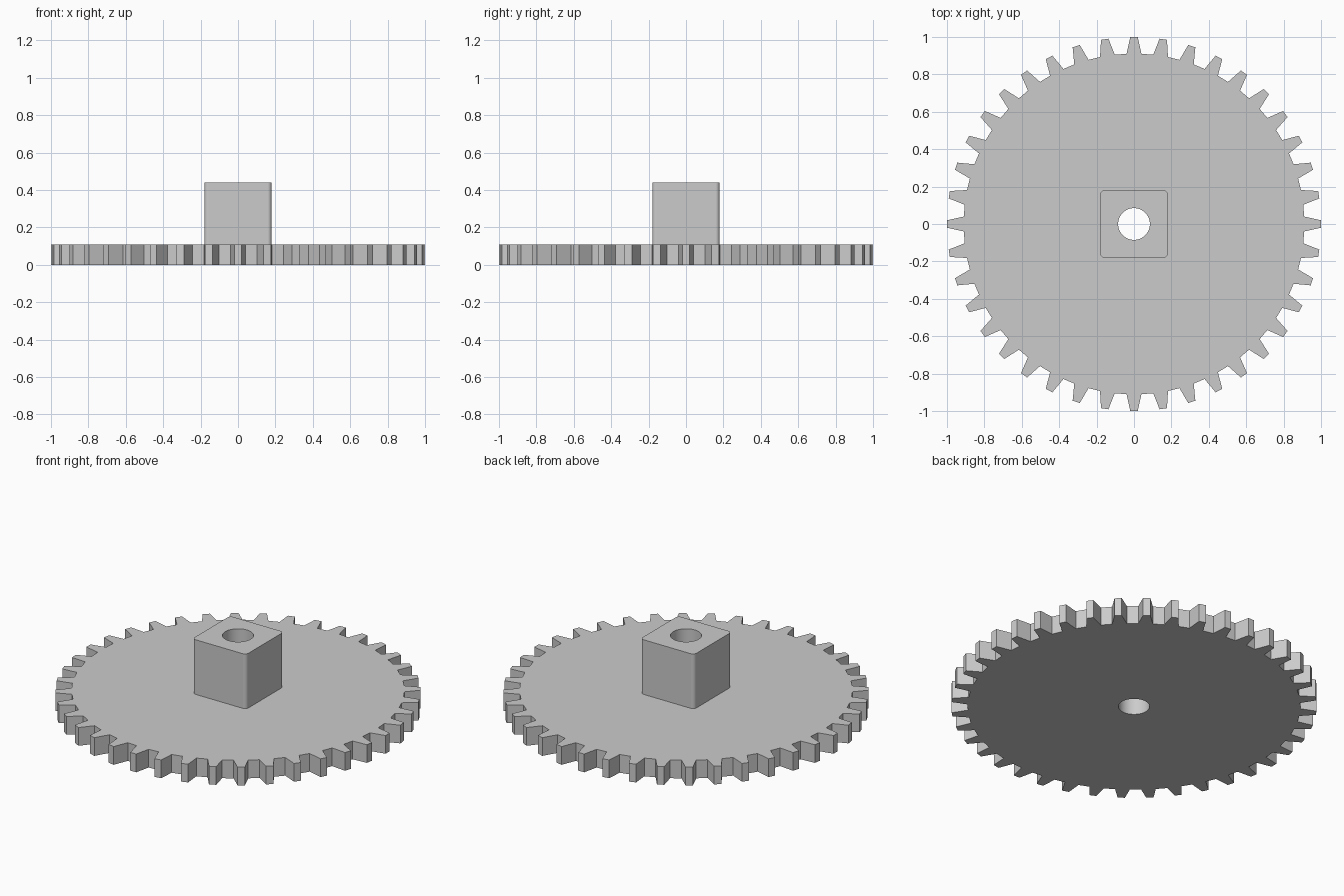
import bpy, bmesh
from math import sin, cos, pi, radians
from mathutils import Matrix, Vector

TEETH = 40
BORE = 0.085
WHEEL_TOP, HUB_TOP = 0.11, 0.44

cube = bpy.data.objects.get("Cube")
if cube:
    bpy.data.objects.remove(cube, do_unlink=True)

grey = bpy.data.materials.new("plain grey")
grey.use_nodes = True
colour = (0.6, 0.6, 0.6, 1)
grey.diffuse_color = colour
grey.node_tree.nodes["Principled BSDF"].inputs["Base Color"].default_value = colour


def circle(radius, count):
    return [Vector((radius * cos(2 * pi * i / count), radius * sin(2 * pi * i / count)))
            for i in range(count)]


def bored_prism(name, outline, z0, z1):
    """Extrude an outline with a round hole through its middle."""
    bm = bmesh.new()
    for loop in (outline, circle(BORE, 48)):
        verts = [bm.verts.new((p.x, p.y, z0)) for p in loop]
        for a, b in zip(verts, verts[1:] + verts[:1]):
            bm.edges.new((a, b))
    bmesh.ops.triangle_fill(bm, use_beauty=True, edges=bm.edges[:])
    top = bmesh.ops.extrude_face_region(bm, geom=bm.faces[:], use_keep_orig=True)
    moved = [v for v in top["geom"] if isinstance(v, bmesh.types.BMVert)]
    bmesh.ops.translate(bm, verts=moved, vec=(0, 0, z1 - z0))
    bmesh.ops.recalc_face_normals(bm, faces=bm.faces[:])
    mesh = bpy.data.meshes.new(name)
    bm.to_mesh(mesh)
    bm.free()
    mesh.materials.append(grey)
    obj = bpy.data.objects.new(name, mesh)
    bpy.context.collection.objects.link(obj)
    bpy.ops.object.select_all(action="DESELECT")
    obj.select_set(True)
    bpy.context.view_layer.objects.active = obj
    bpy.ops.object.shade_smooth_by_angle(angle=radians(30))
    # Keep the flat sides flat beside the rounded corners
    weighted = obj.modifiers.new("flat sides", "WEIGHTED_NORMAL")
    weighted.keep_sharp = True
    return obj


# Toothed wheel: one tapered tooth repeated round the rim
tooth = [Vector(p) for p in ((0.91, -0.04), (1.0, -0.02), (1.0, 0.02), (0.91, 0.04))]
rim = [Matrix.Rotation(2 * pi * i / TEETH, 2) @ p for i in range(TEETH) for p in tooth]
bored_prism("gear_wheel", rim, 0, WHEEL_TOP)

# Square hub with rounded upright corners
half, fillet, steps = 0.18, 0.022, 6
hub = []
for quarter in range(4):
    for s in range(steps + 1):
        a = s / steps * pi / 2
        corner = Vector((half - fillet + fillet * cos(a), half - fillet + fillet * sin(a)))
        hub.append(Matrix.Rotation(quarter * pi / 2, 2) @ corner)
bored_prism("square_hub", hub, WHEEL_TOP, HUB_TOP)
